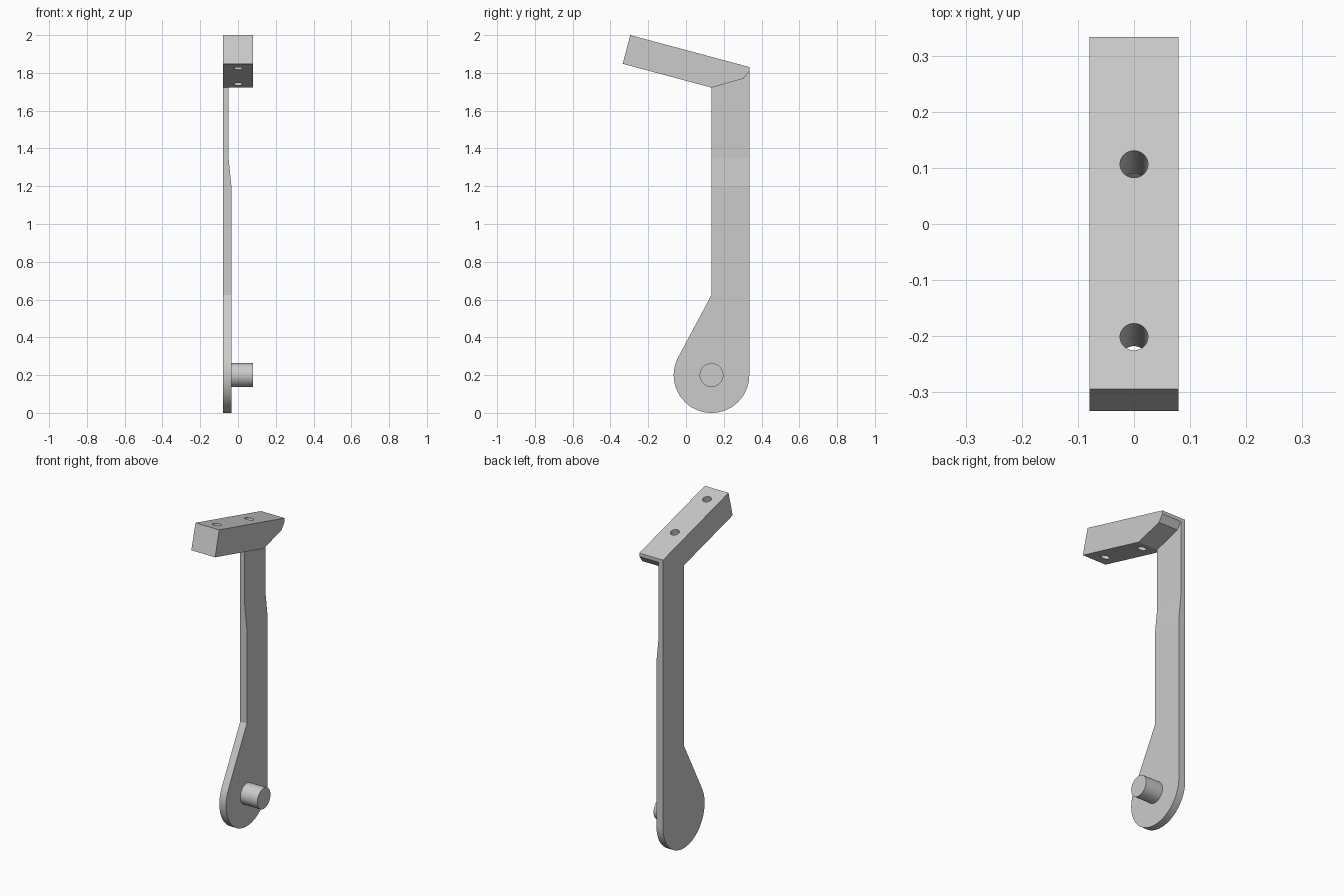
import bpy, bmesh
from math import acos, cos, sin, pi, radians
from mathutils import Matrix, Vector

if "Cube" in bpy.data.objects:
    bpy.data.objects.remove(bpy.data.objects["Cube"], do_unlink=True)

grey = bpy.data.materials.new("plain grey")
grey.use_nodes = True
COLOUR = (0.6, 0.6, 0.6, 1)
grey.diffuse_color = COLOUR
grey.node_tree.nodes["Principled BSDF"].inputs["Base Color"].default_value = COLOUR

LEFT, RIGHT = -0.08, 0.08             # overall width
STEP, THIN = -0.035, -0.05            # inner face of the arm, below and above the taper
PIVOT_Y, PIVOT_Z, ROUND = 0.135, 0.2, 0.2
BACK = PIVOT_Y + ROUND
TILT = radians(15)


def make_object(name, bm):
    bmesh.ops.recalc_face_normals(bm, faces=bm.faces[:])
    mesh = bpy.data.meshes.new(name)
    bm.to_mesh(mesh)
    bm.free()
    mesh.materials.append(grey)
    obj = bpy.data.objects.new(name, mesh)
    bpy.context.collection.objects.link(obj)
    return obj


def extrude_profile(points, x0, x1):
    """Solid from a (y, z) outline, extruded along x."""
    bm = bmesh.new()
    face = bm.faces.new([bm.verts.new((x0, y, z)) for y, z in points])
    new = bmesh.ops.extrude_face_region(bm, geom=[face], use_keep_orig=True)["geom"]
    verts = [v for v in new if isinstance(v, bmesh.types.BMVert)]
    bmesh.ops.translate(bm, verts=verts, vec=(x1 - x0, 0, 0))
    return bm


def cylinder(name, centre, radius, length, axis, segments=48):
    bm = bmesh.new()
    turn = Vector((0, 0, 1)).rotation_difference(Vector(axis)).to_matrix().to_4x4()
    bmesh.ops.create_cone(bm, cap_ends=True, segments=segments, radius1=radius,
                          radius2=radius, depth=length,
                          matrix=Matrix.Translation(centre) @ turn)
    return make_object(name, bm)


def select_only(obj):
    bpy.ops.object.select_all(action="DESELECT")
    obj.select_set(True)
    bpy.context.view_layer.objects.active = obj


def smooth(obj, degrees):
    select_only(obj)
    bpy.ops.object.shade_smooth_by_angle(angle=radians(degrees))


# Underside of the head where it meets the arm
joint = [(PIVOT_Y, 1.722), (0.305, 1.77), (BACK, 1.81)]

# Arm: round lower end, tangent flank, straight shank
neck_z = 0.625
sweep = 1.5 * pi - acos(ROUND / (neck_z - PIVOT_Z))
sweep = pi + (sweep - pi)
steps = 64
arc = [(PIVOT_Y + ROUND * cos(sweep * i / steps),
        PIVOT_Z - ROUND * sin(sweep * i / steps)) for i in range(steps + 1)]
bm = extrude_profile(arc + [(PIVOT_Y, neck_z)] + joint, LEFT, STEP)
for height in (1.2, 1.35):
    bmesh.ops.bisect_plane(bm, geom=bm.verts[:] + bm.edges[:] + bm.faces[:],
                           plane_co=(0, 0, height), plane_no=(0, 0, 1))
for v in bm.verts:
    if v.co.z > 1.3 and v.co.x > THIN:
        v.co.x = THIN
arm = make_object("arm", bm)
smooth(arm, 5)

# Tilted mounting head
outline = [(-0.335, 1.848)] + joint + [(BACK, 1.831), (-0.295, 2.0)]
head = make_object("mounting_head", extrude_profile(outline, LEFT, RIGHT))

# Two screw holes square to the tilted top
axis = Vector((0, sin(TILT), cos(TILT)))
for y in (0.107, -0.202):
    top = Vector((0, y, 2.0 - 0.268 * (y + 0.295)))
    cutter = cylinder("hole_cutter", top - axis * 0.07, 0.025, 0.4, axis)
    cutter.hide_render = True
    select_only(head)
    cut = head.modifiers.new("hole", "BOOLEAN")
    cut.operation, cut.solver, cut.object = "DIFFERENCE", "EXACT", cutter
    bpy.ops.object.modifier_apply(modifier=cut.name)
    bpy.data.objects.remove(cutter, do_unlink=True)
smooth(head, 10)

# Pivot pin
pin = cylinder("pivot_pin", ((STEP + RIGHT) / 2, PIVOT_Y, PIVOT_Z), 0.063,
               RIGHT - STEP, (1, 0, 0))
smooth(pin, 30)
